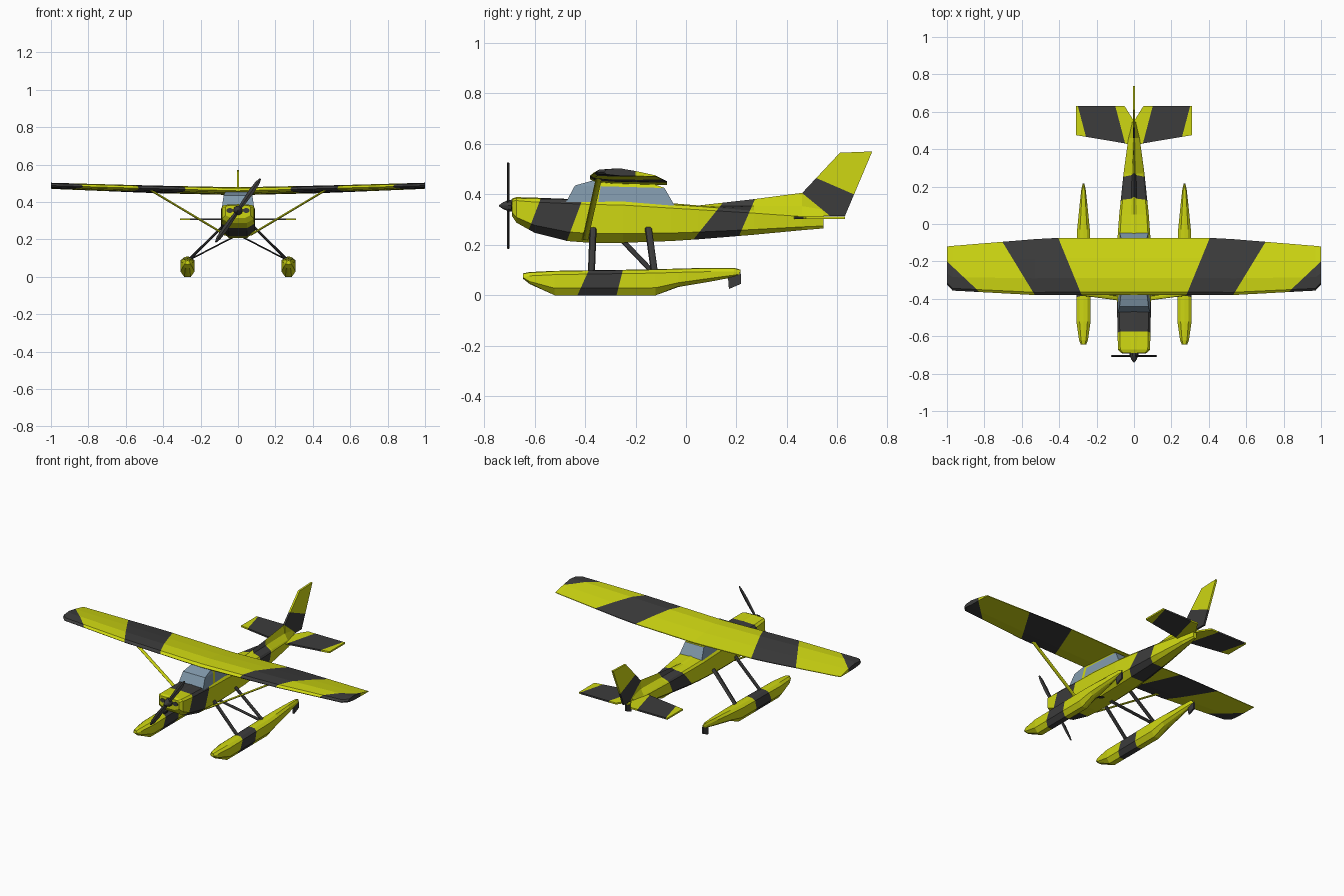
import bpy, bmesh, math
from mathutils import Vector, Matrix

if "Cube" in bpy.data.objects:
    bpy.data.objects.remove(bpy.data.objects["Cube"])


def material(name, rgb):
    m = bpy.data.materials.new(name)
    m.diffuse_color = (*rgb, 1)
    m.use_nodes = True
    m.node_tree.nodes["Principled BSDF"].inputs["Base Color"].default_value = m.diffuse_color
    return m


YELLOW, DARK, GLASS = 0, 1, 2
MATS = [material("yellow", (0.62, 0.68, 0.006)),
        material("dark_grey", (0.045, 0.045, 0.045)),
        material("glass_blue", (0.22, 0.32, 0.41))]


def loft(rings, cap_start=True):
    """Join equal-length rings of points into a skin with end caps."""
    bm = bmesh.new()
    vs = [[bm.verts.new(p) for p in r] for r in rings]
    n = len(vs[0])
    for a, b in zip(vs, vs[1:]):
        for i in range(n):
            j = (i + 1) % n
            bm.faces.new((a[i], a[j], b[j], b[i]))
    bm.faces.new(vs[-1])
    if cap_start:
        bm.faces.new(vs[0])
    bmesh.ops.recalc_face_normals(bm, faces=bm.faces)
    return bm


def plane(axes, p, q):
    """Cutting plane through line p-q drawn in two axes; normal to its right."""
    co, no = Vector((0, 0, 0)), Vector((0, 0, 0))
    co[axes[0]], co[axes[1]] = p
    no[axes[0]], no[axes[1]] = q[1] - p[1], p[0] - q[0]
    return co, no


def cut(bm, pl):
    bmesh.ops.bisect_plane(bm, geom=bm.verts[:] + bm.edges[:] + bm.faces[:],
                           plane_co=pl[0], plane_no=pl[1])


def stripe(bm, axes, first, second=None, mat=DARK):
    """Paint the faces between two slanted lines."""
    lo = plane(axes, *first)
    hi = plane(axes, *second) if second else None
    cut(bm, lo)
    if hi:
        cut(bm, hi)
    for f in bm.faces:
        c = f.calc_center_median()
        if (c - lo[0]).dot(lo[1]) > 0 and (not hi or (c - hi[0]).dot(hi[1]) < 0):
            f.material_index = mat


def finish(bm, name, mat=None, mirror=False):
    me = bpy.data.meshes.new(name)
    for m in ([MATS[mat]] if mat is not None else MATS):
        me.materials.append(m)
    bm.to_mesh(me)
    bm.free()
    ob = bpy.data.objects.new(name, me)
    bpy.context.collection.objects.link(ob)
    if mirror:
        ob.modifiers.new("mirror", "MIRROR").use_mirror_merge = False
    return ob


def both_sides(half):
    """Half outline starting and ending on the centre line -> full ring."""
    return half + [(-x, y, z) for x, y, z in half[-2:0:-1]]


def rod(name, a, b, mat, rx=0.009, ry=0.014):
    """Strut with a horizontal oval section, mirrored to the other side."""
    ring = [(rx * math.cos(t * math.pi / 4), ry * math.sin(t * math.pi / 4)) for t in range(8)]
    bm = loft([[(p[0] + u, p[1] + v, p[2]) for u, v in ring] for p in (a, b)])
    return finish(bm, name, mat, True)


# Fuselage: y, half width, bottom, shoulder, ridge
rings = []
for y, w, zb, ze, zr in [(-.69, .068, .315, .38, .383), (-.672, .085, .288, .385, .389),
                         (-.6, .088, .248, .383, .387), (-.47, .09, .215, .38, .382),
                         (-.38, .091, .208, .377, .378), (-.25, .091, .208, .374, .375),
                         (-.06, .087, .215, .36, .365), (.05, .079, .222, .352, .356),
                         (.27, .056, .24, .335, .381), (.46, .03, .258, .318, .406),
                         (.545, .012, .265, .31, .40)]:
    h = ze - zb
    rings.append(both_sides([(0, y, zb), (.55 * w, y, zb), (w, y, zb + .22 * h),
                             (w, y, ze - .1 * h), (.86 * w, y, ze),
                             (.2 * w, y, ze + .4 * (zr - ze)), (0, y, zr)]))
body = loft(rings)
stripe(body, (1, 2), ((-.64, .215), (-.575, .385)), ((-.472, .215), (-.41, .38)))
stripe(body, (1, 2), ((.03, .222), (.145, .365)), ((.21, .235), (.272, .378)))
finish(body, "fuselage")

# Cabin: glazed frustum under the wing, with a door pillar and roof rim
cabin = loft([[(-a, y0, z0), (a, y0, z0), (b, y1, z1), (-b, y1, z1)]
              for y0, y1, a, b, z0, z1 in [(-.475, -.045, .086, .078, .37, .355),
                                           (-.44, -.085, .077, .066, .435, .425),
                                           (-.365, -.12, .068, .06, .456, .438)]])
cut(cabin, plane((1, 2), (-.368, .37), (-.355, .45)))
cut(cabin, plane((1, 2), (-.348, .37), (-.335, .45)))
for f in cabin.faces:
    c = f.calc_center_median()
    lean = c.y - .16 * (c.z - .37)
    pillar = -.368 < lean < -.348
    rim = c.z > .428 and lean > -.36
    f.material_index = YELLOW if pillar or rim else GLASS
finish(cabin, "cabin")

# Wing half: x, leading y, trailing y, leading z, trailing z
FOIL = [(0, 0), (.05, .013), (.3, .022), (.65, .014), (1, .002),
        (1, -.002), (.65, -.007), (.3, -.011), (.05, -.009)]
wing = loft([[(x, y0 + f * (y1 - y0), z0 + f * (z1 - z0) + t * (1.15 - .25 * x)) for f, t in FOIL]
             for x, y0, y1, z0, z1 in [(0, -.38, -.075, .46, .439), (.42, -.38, -.075, .471, .449),
                                       (.53, -.38, -.081, .474, .453), (.97, -.356, -.117, .487, .471),
                                       (1, -.325, -.12, .488, .473)]], cap_start=False)
stripe(wing, (0, 1), ((.28, -.38), (.405, -.075)), ((.53, -.38), (.71, -.085)))
stripe(wing, (0, 1), ((.83, -.36), (1, -.2)))
finish(wing, "wing", mirror=True)

# Tailplane half
tail = loft([[(x, y, z) for x, y in [(0, .42), (.06, .433), (.31, .475),
                                     (.31, .63), (.05, .63), (0, .55)]] for z in (.303, .313)])
stripe(tail, (0, 1), ((.05, .44), (.10, .63)), ((.25, .44), (.30, .63)))
finish(tail, "tailplane", mirror=True)

# Fin
fin = loft([[(x, y, z) for y, z in [(.46, .405), (.61, .565), (.738, .57),
                                    (.63, .315), (.46, .315)]] for x in (-.006, .006)])
stripe(fin, (1, 2), ((.57, .315), (.46, .405)), ((.665, .40), (.515, .465)))
finish(fin, "fin")

# Floats: y, half width, keel, chine, top
rings = []
for y, w, zk, zc, zt in [(-.645, .014, .065, .07, .085), (-.62, .024, .045, .055, .09),
                         (-.52, .038, 0, .028, .095), (-.12, .038, 0, .03, .101),
                         (-.03, .034, .033, .05, .104), (.1, .021, .055, .068, .107),
                         (.19, .011, .072, .08, .107), (.215, .004, .08, .084, .1)]:
    rings.append([(.27 + x, y, z) for x, y, z in both_sides(
        [(0, y, zk), (.45 * w, y, zk + .003 * (zk > 0)), (w, y, zc),
         (w, y, zt - .013), (.55 * w, y, zt), (0, y, zt + .002)])])
hull = loft(rings)
stripe(hull, (1, 2), ((-.43, 0), (-.385, .1)), ((-.275, 0), (-.25, .1)))
finish(hull, "float", mirror=True)

# Water rudders
rudder = loft([[(x, y, z) for y, z in [(.165, .088), (.2, .105), (.217, .085), (.217, .045),
                                       (.17, .025)]] for x in (.265, .275)])
finish(rudder, "water_rudder", DARK, True)

# Struts
rod("wing_strut", (.06, -.40, .22), (.47, -.345, .465), YELLOW, .011, .012)
rod("front_float_strut", (.265, -.375, .085), (.082, -.368, .27), DARK)
rod("rear_float_strut", (.265, -.125, .09), (.082, -.15, .27), DARK)
rod("diagonal_float_strut", (.262, -.13, .09), (.02, -.25, .215), DARK)

# Propeller and spinner
for k in range(2):
    blade = loft([[(-c, .002, r), (0, -.005, r), (c, -.002, r), (0, .005, r)]
                  for r, c in [(0, .008), (.05, .012), (.12, .015), (.18, .012), (.208, .004)]])
    blade.transform(Matrix.Translation((0, -.705, .355)) @
                    Matrix.Rotation(math.atan2(.12, .17) + k * math.pi, 4, 'Y'))
    finish(blade, f"propeller_blade_{k + 1}", DARK)
spinner = loft([[(r * math.cos(t * math.pi / 5), y, .355 + r * math.sin(t * math.pi / 5))
                 for t in range(10)] for y, r in [(-.685, .026), (-.705, .023), (-.725, .014), (-.74, .003)]])
finish(spinner, "spinner", DARK)

# Cowling air intakes
intake = loft([[(.044 + .019 * math.cos(t * math.pi / 5), y, .355 + .013 * math.sin(t * math.pi / 5))
                for t in range(10)] for y in (-.688, -.693)])
finish(intake, "air_intake", DARK, True)
